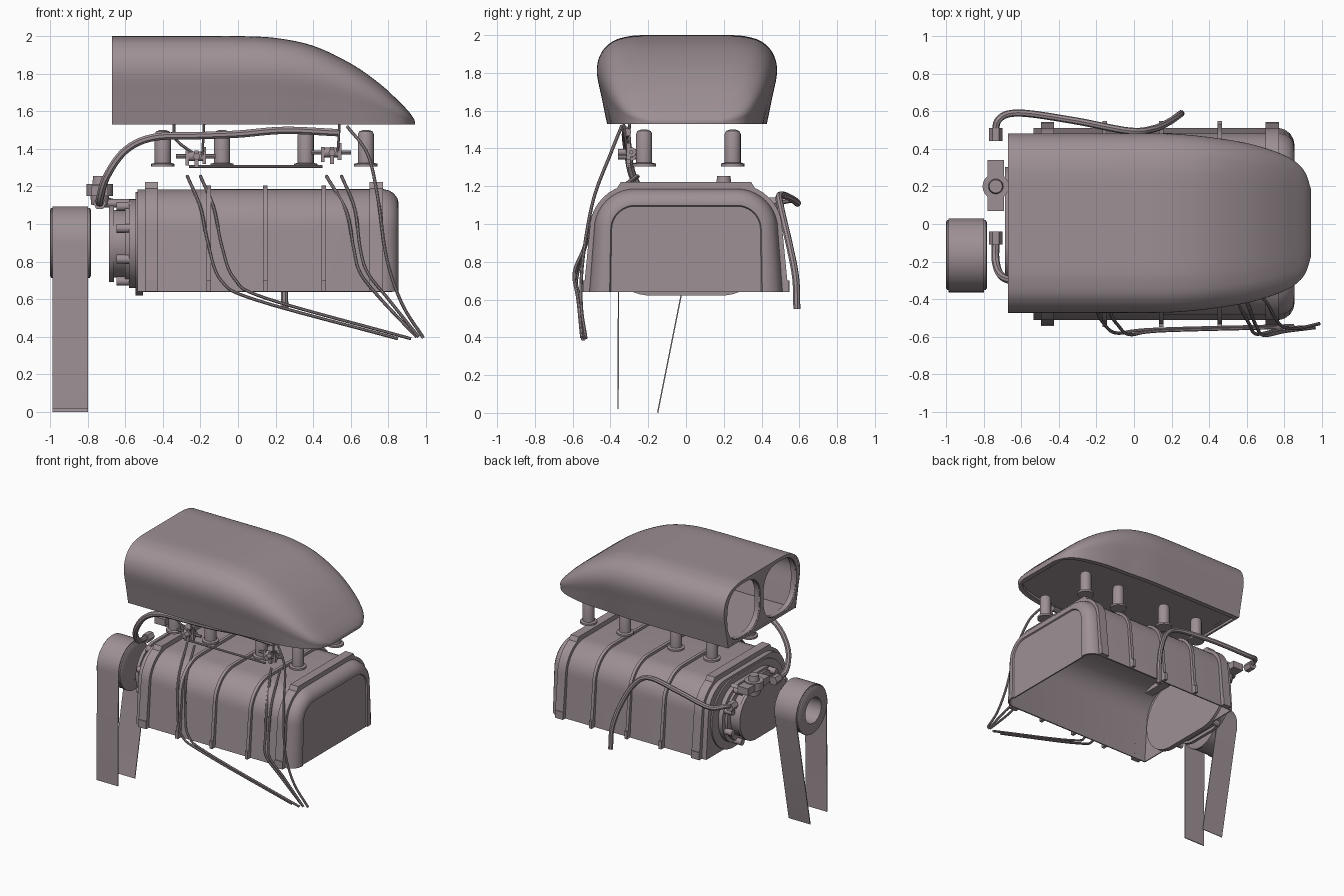
import bpy, bmesh, math
from mathutils import Vector

if "Cube" in bpy.data.objects:
    bpy.data.objects.remove(bpy.data.objects["Cube"])


def make(name, verts, faces, thick=0):
    bm = bmesh.new()
    vs = [bm.verts.new(v) for v in verts]
    for f in faces:
        bm.faces.new([vs[i] for i in f])
    bmesh.ops.recalc_face_normals(bm, faces=bm.faces)
    me = bpy.data.meshes.new(name)
    bm.to_mesh(me)
    bm.free()
    ob = bpy.data.objects.new(name, me)
    bpy.context.collection.objects.link(ob)
    if thick:
        m = ob.modifiers.new("thickness", 'SOLIDIFY')
        m.thickness = thick
        m.offset = 0
    return ob


def loft(name, secs, ring=True, caps=(True, True), thick=0, loop=False):
    n, k = len(secs[0]), len(secs)
    verts = [p for s in secs for p in s]
    faces = []
    for i in range(k if loop else k - 1):
        a, b = i * n, (i + 1) % k * n
        for j in range(n if ring else n - 1):
            q = (j + 1) % n
            faces.append((a + j, a + q, b + q, b + j))
    if caps[0]:
        faces.append(range(n))
    if caps[1]:
        faces.append(range((k - 1) * n, k * n))
    return make(name, verts, faces, thick)


def at_x(x, pts):
    return [(x, y, z) for y, z in pts]


def prism(name, pts, x0, x1):
    return loft(name, [at_x(x0, pts), at_x(x1, pts)])


def smooth(pts, n=8):
    """Catmull-Rom through the points."""
    p = [Vector(q) for q in pts]
    p = [2 * p[0] - p[1]] + p + [2 * p[-1] - p[-2]]
    out = []
    for a, b, c, d in zip(p, p[1:], p[2:], p[3:]):
        for i in range(n):
            t = i / n
            out.append(0.5 * (2 * b + (c - a) * t + (2 * a - 5 * b + 4 * c - d) * t * t
                              + (3 * b - a - 3 * c + d) * t ** 3))
    return out + [p[-2]]


def tube(name, pts, r, n=8):
    cu = bpy.data.curves.new(name, 'CURVE')
    cu.dimensions = '3D'
    cu.bevel_depth, cu.bevel_resolution, cu.use_fill_caps = r, 2, True
    path = smooth(pts, n)
    sp = cu.splines.new('POLY')
    sp.points.add(len(path) - 1)
    for s, q in zip(sp.points, path):
        s.co = (*q, 1)
    bpy.context.collection.objects.link(bpy.data.objects.new(name, cu))


def turned(name, prof, c, axis='X', seg=32, loop=False):
    """Lathe (position, radius) pairs about an axis through c."""
    secs = []
    for h, r in prof:
        s = []
        for i in range(seg):
            a = 2 * math.pi * i / seg
            u, v = r * math.cos(a), r * math.sin(a)
            d = {'X': (h, u, v), 'Y': (u, h, v), 'Z': (u, v, h)}[axis]
            s.append(tuple(Vector(c) + Vector(d)))
        secs.append(s)
    return loft(name, secs, caps=(not loop, not loop), loop=loop)


def rod(name, c, axis, h0, h1, r, seg=16):
    return turned(name, [(h0, r), (h1, r)], c, axis, seg)


def box(name, x0, x1, y0, y1, z0, z1):
    return prism(name, [(y0, z0), (y1, z0), (y1, z1), (y0, z1)], x0, x1)


# Scoop shell with an inset floor underneath
half = smooth([(.885, 0, 0), (.945, .3, 0), (1, .6, 0), (.955, .8, 0), (.83, .93, 0),
               (.66, .985, 0), (.48, 1, 0), (.2, 1, 0)], 5)
half = [(p.x, min(p.y, 1)) for p in half]
unit = half + [(-u, v) for u, v in reversed(half)]
stations = smooth([(-.67, 1.993, .47), (-.3, 1.993, .47), (0, 1.992, .47), (.2, 1.982, .468),
                   (.4, 1.94, .45), (.6, 1.845, .417), (.75, 1.74, .372), (.85, 1.648, .322),
                   (.905, 1.59, .262), (.933, 1.55, .18)], 4)


def flare(x, u, v):
    """Nose sections are fuller at the bottom edge."""
    t = min(max((x - .4) / .5, 0), 1)
    return u + math.copysign(.1 * t * max(0, 1 - v * 1.6), u)


loft("scoop_shell", [at_x(s.x, [(.005 + flare(s.x, u, v) * s.z, 1.53 + v * (s.y - 1.53)) for u, v in unit])
                     for s in stations], ring=False, caps=(False, True), thick=.014)


def outline(inset, z):
    side = [(min(s.x, .933 - inset), max(flare(s.x, .885, 0) * s.z - inset, .02)) for s in stations]
    return [(x, .005 + y, z) for x, y in side] + [(x, .005 - y, z) for x, y in reversed(side)]


loft("scoop_floor", [outline(.004, 1.531), outline(.035, 1.531), outline(.037, 1.55)],
     caps=(False, True))


# Scoop mouth: face plate with two openings and short lips behind
def opening(side, k=1):
    pts = []
    for i in range(40):
        a = 2 * math.pi * i / 40
        c, s = math.cos(a), math.sin(a)
        pts.append((.005 + side * (.226 + k * .209 * math.copysign(abs(c) ** .75, c)),
                    1.762 + k * .212 * math.copysign(abs(s) ** .75, s)))
    return pts


cu = bpy.data.curves.new("scoop_mouth", 'CURVE')
cu.dimensions, cu.fill_mode, cu.extrude = '2D', 'BOTH', .008
for ring in ([(.005 + u * .467, 1.53 + v * .462) for u, v in unit], opening(1), opening(-1)):
    sp = cu.splines.new('POLY')
    sp.points.add(len(ring) - 1)
    sp.use_cyclic_u = True
    for q, (y, z) in zip(sp.points, ring):
        q.co = (y, z, 0, 1)
mouth = bpy.data.objects.new("scoop_mouth", cu)
mouth.rotation_euler = (math.pi / 2, 0, math.pi / 2)
mouth.location.x = -.661
bpy.context.collection.objects.link(mouth)
for s in (1, -1):
    loft("mouth_lip", [at_x(-.66, opening(s)), at_x(-.62, opening(s))],
         caps=(False, False), thick=.006)


# Blower case: arched shell, open underneath, rounded rear end
def arch(off=0):
    r, hb = .21 + off, .505 + 1.25 * off
    right = [(hb, .64)]
    for i in range(11):
        a = math.pi / 2 * i / 10
        right.append((.27 + r * math.cos(a), .97 + r * math.sin(a)))
    return right + [(-y, z) for y, z in reversed(right)]


steps = [(-.53, 0), (.77, 0), (.80, -.007), (.825, -.022), (.842, -.045), (.848, -.07),
         (.848, -.078), (.838, -.083)]
loft("blower_case", [at_x(x, arch(o)) for x, o in steps], ring=False, thick=.012)
for x, w, off in ((-.46, .035, .03), (-.155, .012, .026), (.145, .012, .026),
                  (.455, .012, .026), (.735, .035, .03)):
    prism("case_rib", arch(off) + arch(-.004)[::-1], x - w, x + w)
    for s in (1, -1):
        y0, y1 = sorted((s * .50, s * (.542 if w > .02 else .548)))
        box("rib_foot", x - w, x + w, y0, y1, .64, .70)
    if w > .02:
        prism("rib_top_plate", [(-.38, 1.14), (.38, 1.14), (.365, 1.19), (.345, 1.222),
                                (-.345, 1.222), (-.365, 1.19)], x - w, x + w)


# Gear cover: stacked rounded plates with bolt bosses
def stadium(r, flat):
    return [(math.copysign(flat, math.cos(a)) + r * math.cos(a), .895 + r * math.sin(a))
            for a in ((i + .5) * math.pi / 20 for i in range(40))]


for x0, x1, r, f in ((-.545, -.505, .275, .18), (-.58, -.545, .235, .14), (-.60, -.58, .22, .12),
                     (-.66, -.60, .18, .12), (-.685, -.66, .205, .1)):
    prism("gear_cover_plate", stadium(r, f), x0, x1)
for y, z in stadium(.215, .13)[2::5]:
    rod("cover_bolt", (0, y, z), 'X', -.645, -.53, .024, 12)

# Drive pulley and hanging belt
turned("drive_pulley", [(-1, .1), (-1, .175), (-.993, .186), (-.98, .186), (-.98, .18), (-.80, .18),
                        (-.80, .186), (-.788, .186), (-.782, .175), (-.782, .1)],
       (0, -.165, .9), 'X', 48, True)
rod("pulley_hub_web", (0, -.165, .9), 'X', -.80, -.785, .11, 32)
belt = [(-.36, .02)]
for i in range(25):
    a = math.radians(180 - 191 * i / 24)
    belt.append((-.165 + .191 * math.cos(a), .9 + .191 * math.sin(a)))
belt.append((-.15, .001))
loft("drive_belt", [at_x(-.985, belt), at_x(-.797, belt)], ring=False, caps=(False, False), thick=.007)

# Fuel fitting block on the nose
box("fitting_block", -.78, -.69, .07, .34, 1.15, 1.205)
turned("fitting_cap", [(1.10, .045), (1.15, .05), (1.15, .07), (1.212, .07), (1.212, .04), (1.255, .035)],
       (-.735, .2, 0), 'Z')
rod("fitting_pipe", (0, .2, 1.11), 'X', -.74, -.52, .022)
for y in (-.075, .475):
    rod("hose_end", (-.735, y, 1.11), 'Y', -.035, .035, .035, 6)

# Fuel hoses
tube("upper_hose", [(-.735, -.08, 1.11), (-.735, -.2, 1.13), (-.70, -.28, 1.25), (-.60, -.31, 1.39),
                    (-.45, -.32, 1.46), (-.2, -.32, 1.47), (0, -.32, 1.478), (.25, -.32, 1.498),
                    (.54, -.31, 1.485)], .021)
tube("side_hose", [(-.735, .46, 1.11), (-.72, .555, 1.13), (-.61, .59, 1.11), (-.32, .55, 1.14),
                   (-.03, .495, 1.15), (.1, .505, 1.07), (.19, .545, .9), (.24, .58, .72),
                   (.25, .587, .55)], .019)

# Intake stacks below the scoop
for x in (-.40, -.085, .36, .68):
    for y in (-.222, .247):
        turned("intake_stack", [(1.305, .032), (1.305, .062), (1.32, .062), (1.325, .043), (1.475, .043),
                                (1.492, .036), (1.5, .015)], (x, y, 0), 'Z', 20)

# Throttle linkage
rod("throttle_rod", (0, -.3, 1.305), 'X', -.26, .45, .008, 8)
for cx, z in ((-.22, 1.36), (.5, 1.38)):
    rod("linkage_shaft", (cx, -.29, z), 'X', -.11, .10, .011, 8)
    rod("linkage_barrel", (cx, -.29, z), 'X', -.05, .05, .026, 12)
    rod("linkage_pivot", (cx, -.30, z), 'Y', -.06, .06, .018, 12)
    for dx, top, low in ((-.05, .03, -.05), (.04, .05, -.04), (0, .03, -.06)):
        box("linkage_arm", cx + dx - .01, cx + dx + .01, -.315, -.295, z + low, z + top)
    tube("linkage_stay", [(cx + .03, -.31, z), (cx + .035, -.32, 1.45), (cx + .04, -.33, 1.54)], .007)
tube("upper_stay", [(-.34, -.30, 1.54), (-.33, -.30, 1.45), (-.23, -.29, 1.37)], .008)

# Ignition leads down the front side
lead_y = [-.25, -.455, -.53, -.58, -.56, -.54]
for dy, xs, zs in ((0, (-.27, -.20, -.16, -.09, .10, .85), (1.255, 1.09, .90, .70, .595, .39)),
                   (-.008, (-.20, -.13, -.085, -.02, .15, .92), (1.255, 1.09, .88, .71, .605, .39)),
                   (-.005, (.47, .575, .615, .65, .76, .95), (1.255, 1.07, .87, .74, .60, .40)),
                   (-.012, (.55, .62, .65, .69, .80, .96), (1.255, 1.085, .87, .74, .60, .40)),
                   (0, (.58, .69, .745, .79, .87, .985), (1.52, 1.37, 1.13, .82, .58, .395))):
    ys = lead_y if zs[0] < 1.3 else [-.34, -.40, -.49, -.545, -.555, -.53]
    tube("ignition_lead", [(x, y + dy, z) for x, y, z in zip(xs, ys, zs)], .009)

# Finish: bake modifiers and curves, smooth with crisp edges, one warm grey metal
bpy.ops.object.select_all(action='SELECT')
bpy.context.view_layer.objects.active = bpy.context.selected_objects[0]
bpy.ops.object.convert(target='MESH')
bpy.ops.object.shade_smooth_by_angle(angle=math.radians(35))
metal = bpy.data.materials.new("warm_grey_metal")
metal.diffuse_color = (.34, .28, .30, 1)
metal.use_nodes = True
metal.node_tree.nodes["Principled BSDF"].inputs["Base Color"].default_value = metal.diffuse_color
for ob in bpy.context.scene.objects:
    ob.data.materials.clear()
    ob.data.materials.append(metal)
